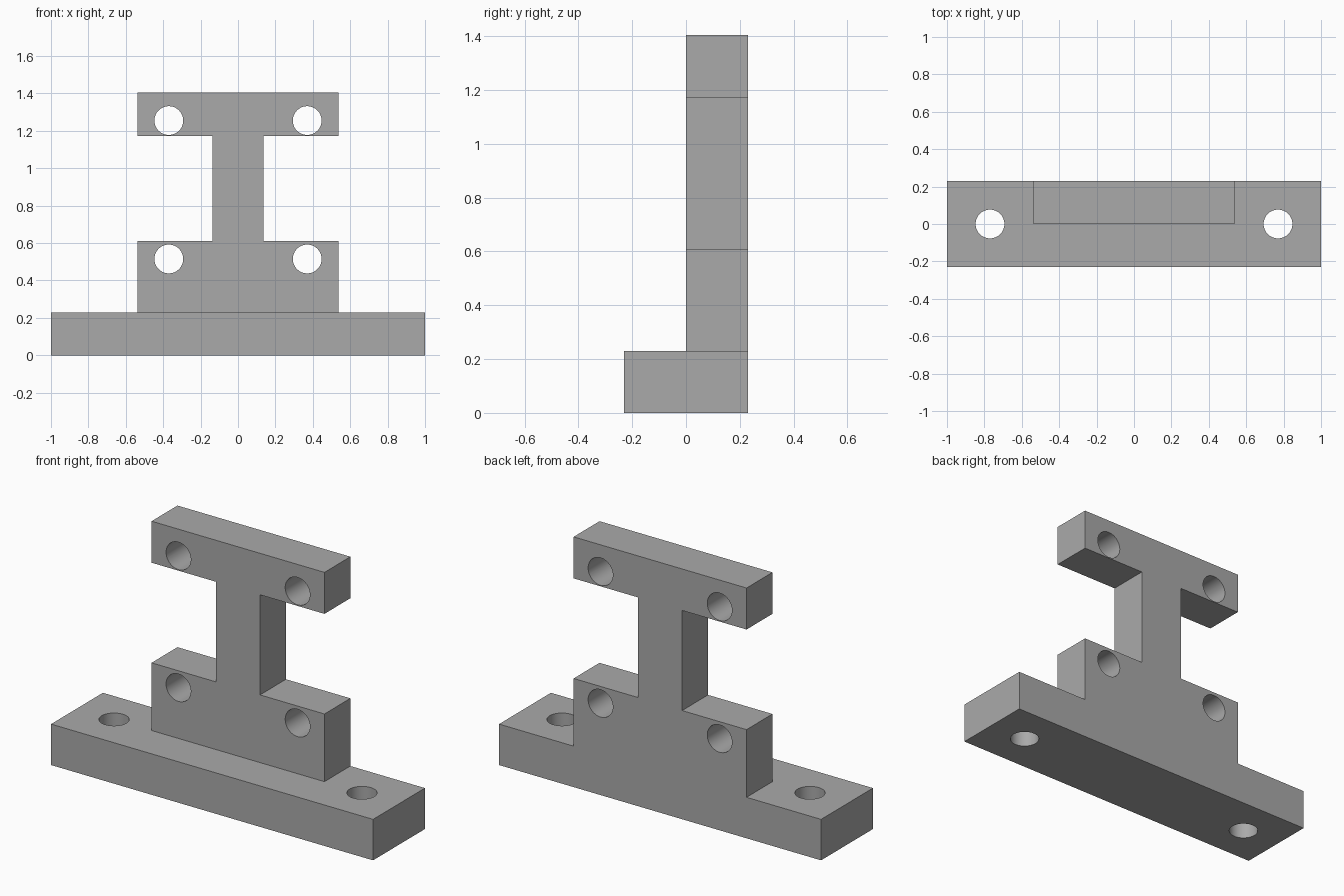
import bpy
import bmesh
from math import pi
from mathutils import Matrix, Vector

cube = bpy.data.objects.get("Cube")
if cube:
    bpy.data.objects.remove(cube, do_unlink=True)

# Main dimensions
DEPTH = 0.23
BASE_TOP = 0.23
HOLE_RADIUS = 0.077

grey = bpy.data.materials.new("plain_grey")
grey.use_nodes = True
colour = (0.4, 0.4, 0.4, 1)
grey.diffuse_color = colour
grey.node_tree.nodes["Principled BSDF"].inputs["Base Color"].default_value = colour


def finish(name, bm):
    bmesh.ops.recalc_face_normals(bm, faces=bm.faces)
    mesh = bpy.data.meshes.new(name)
    bm.to_mesh(mesh)
    bm.free()
    mesh.materials.append(grey)
    obj = bpy.data.objects.new(name, mesh)
    bpy.context.collection.objects.link(obj)
    return obj


def extruded(name, outline, y0, y1):
    """Extrude an x-z outline along y."""
    bm = bmesh.new()
    face = bm.faces.new([bm.verts.new((x, y0, z)) for x, z in outline])
    made = bmesh.ops.extrude_face_region(bm, geom=[face])["geom"]
    verts = [v for v in made if isinstance(v, bmesh.types.BMVert)]
    bmesh.ops.translate(bm, verts=verts, vec=Vector((0, y1 - y0, 0)))
    return finish(name, bm)


def combine(target, tool, operation):
    mod = target.modifiers.new(tool.name, "BOOLEAN")
    mod.operation = operation
    mod.solver = "EXACT"
    mod.object = tool
    bpy.context.view_layer.objects.active = target
    bpy.ops.object.modifier_apply(modifier=mod.name)
    bpy.data.objects.remove(tool, do_unlink=True)


# Base bar
bracket = extruded("mounting_bracket",
                   [(-1, 0), (1, 0), (1, BASE_TOP), (-1, BASE_TOP)],
                   -DEPTH, DEPTH)

# I-shaped upright, mirrored half profile, sunk into the base
half = [(0.537, 0.1), (0.537, 0.61), (0.137, 0.61),
        (0.137, 1.172), (0.537, 1.172), (0.537, 1.405)]
upright = extruded("upright", half + [(-x, z) for x, z in reversed(half)], 0, DEPTH)
combine(bracket, upright, "UNION")

# Bolt holes: four through the upright, two through the base
holes = bmesh.new()
turn = Matrix.Rotation(pi / 2, 4, "X")
for side in (-1, 1):
    places = [Matrix.Translation((side * 0.37, DEPTH / 2, z)) @ turn
              for z in (0.515, 1.255)]
    places.append(Matrix.Translation((side * 0.77, 0, BASE_TOP / 2)))
    for place in places:
        bmesh.ops.create_cone(holes, cap_ends=True, segments=48,
                              radius1=HOLE_RADIUS, radius2=HOLE_RADIUS,
                              depth=0.4, matrix=place)
cutter = finish("hole_cutter", holes)
cutter.hide_render = True
combine(bracket, cutter, "DIFFERENCE")

# Smooth hole walls, crisp edges
bpy.ops.object.select_all(action="DESELECT")
bracket.select_set(True)
bpy.context.view_layer.objects.active = bracket
bpy.ops.object.shade_smooth_by_angle(angle=pi / 6)
